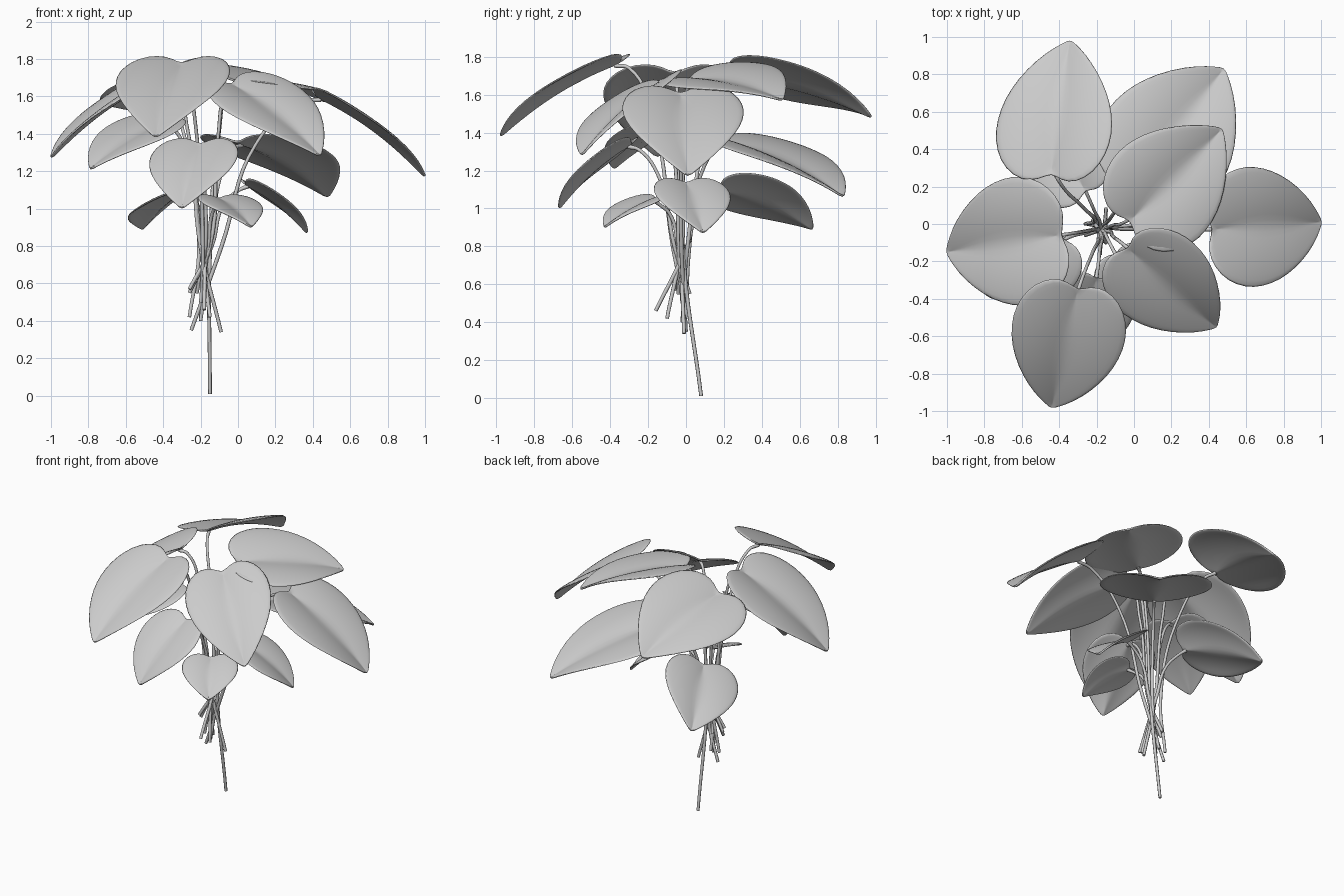
import bpy, bmesh
from mathutils import Vector

if "Cube" in bpy.data.objects:
    bpy.data.objects.remove(bpy.data.objects["Cube"])

# Half outline of a heart-shaped leaf: (across, along), notch to tip
HALF = [(0, .01), (.10, -.06), (.24, -.075), (.39, .0), (.48, .13), (.515, .28),
        (.49, .44), (.425, .59), (.31, .75), (.17, .89), (.06, .97), (0, 1.01)]
STEPS = 5

# base, tip, width, roll (left side up), foot of the stalk
LEAVES = [
    ((-.44, .27, 1.69), (-.34, .98, 1.48), .65, -.36, (-.26, .00, .42)),  # back left
    ((.00, .20, 1.35), (.48, .83, 1.06), .72, 0, (-.20, -.02, .40)),      # back right
    ((-.02, .02, 1.68), (.47, .51, 1.57), .64, .2, (-.15, .08, .01)),     # centre right
    ((.42, -.03, 1.60), (1.0, .01, 1.17), .64, 0, (-.25, .00, .35)),      # far right
    ((-.03, -.13, 1.66), (.44, -.55, 1.28), .55, .26, (-.26, -.04, .55)), # front right
    ((-.30, -.35, 1.77), (-.44, -.98, 1.38), .61, 0, (-.20, .01, .42)),   # front
    ((-.39, -.06, 1.71), (-1.0, -.15, 1.27), .69, 0, (-.09, -.01, .34)),  # far left
    ((-.38, -.08, 1.46), (-.79, -.38, 1.21), .48, -.15, (-.15, -.10, .42)), # low left
    ((-.20, -.29, 1.34), (-.30, -.67, 1.00), .48, 0, (-.22, .02, .55)),   # low front
    ((-.26, .18, 1.10), (-.51, .67, .89), .49, -.38, (-.18, -.16, .46)),  # low back left
    ((.04, .00, 1.13), (.37, .09, .87), .41, 0, (-.26, -.06, .57)),       # low right
    ((-.10, -.16, 1.05), (.07, -.43, .90), .36, 0, (-.20, -.02, .50)),    # low front right
]


def smooth(obj):
    for p in obj.data.polygons:
        p.use_smooth = True


def make_leaf(name, base, tip, width, roll):
    base, tip = Vector(base), Vector(tip)
    length = (tip - base).length
    d = (tip - base).normalized()
    w = Vector((0, 0, 1)).cross(d).normalized()
    n = d.cross(w)
    w = (w + n * roll).normalized()
    n = d.cross(w)
    bm = bmesh.new()
    rows = []
    last = len(HALF) - 1
    for i, (hx, hy) in enumerate(HALF):
        mid = i / last
        row = []
        for k in range(-STEPS, STEPS + 1):
            f = abs(k) / STEPS
            x = hx * k / STEPS
            y = mid + (hy - mid) * f
            # arched blade with a valley along the midrib
            h = length * .16 * y * (1 - y) + width * (.36 * abs(x) - .5 * x * x)
            row.append(bm.verts.new(base + d * y * length + w * x * width + n * h))
        rows.append(row)
    for a, b in zip(rows, rows[1:]):
        for k in range(2 * STEPS):
            bm.faces.new((a[k], b[k], b[k + 1], a[k + 1]))
    bmesh.ops.remove_doubles(bm, verts=bm.verts, dist=.0005)
    bmesh.ops.recalc_face_normals(bm, faces=bm.faces)
    me = bpy.data.meshes.new(name)
    bm.to_mesh(me)
    bm.free()
    obj = bpy.data.objects.new(name, me)
    bpy.context.collection.objects.link(obj)
    smooth(obj)
    thick = obj.modifiers.new("thickness", 'SOLIDIFY')
    thick.thickness = .012
    thick.offset = 0
    sub = obj.modifiers.new("smooth", 'SUBSURF')
    sub.levels = sub.render_levels = 1


def make_stalk(name, foot, base, tip):
    foot, base, tip = Vector(foot), Vector(base), Vector(tip)
    waist = Vector((-.17 + .14 * (base.x + .17), -.02 + .14 * base.y, .8))
    bend = waist.lerp(base, .36)
    bend.z = waist.z + (base.z - waist.z) * .68
    neck = waist.lerp(base, .82)
    neck.z = base.z - .03
    end = base + (tip - base) * .04
    cu = bpy.data.curves.new(name, 'CURVE')
    cu.dimensions = '3D'
    cu.bevel_depth = .011
    cu.bevel_resolution = 2
    cu.resolution_u = 8
    cu.use_fill_caps = True
    sp = cu.splines.new('BEZIER')
    pts = [foot, waist, bend, neck, end]
    sp.bezier_points.add(len(pts) - 1)
    for p, co, r in zip(sp.bezier_points, pts, (.9, 1, .85, .85, 1.1)):
        p.co = co
        p.radius = r
        p.handle_left_type = p.handle_right_type = 'AUTO'
    obj = bpy.data.objects.new(name, cu)
    bpy.context.collection.objects.link(obj)
    bpy.ops.object.select_all(action='DESELECT')
    obj.select_set(True)
    bpy.context.view_layer.objects.active = obj
    bpy.ops.object.convert(target='MESH')
    smooth(bpy.context.view_layer.objects.active)


# Bunch of leaves, each on its own stalk
for i, (base, tip, width, roll, foot) in enumerate(LEAVES, 1):
    make_leaf(f"leaf_{i}", base, tip, width, roll)
    make_stalk(f"stalk_{i}", foot, base, tip)
